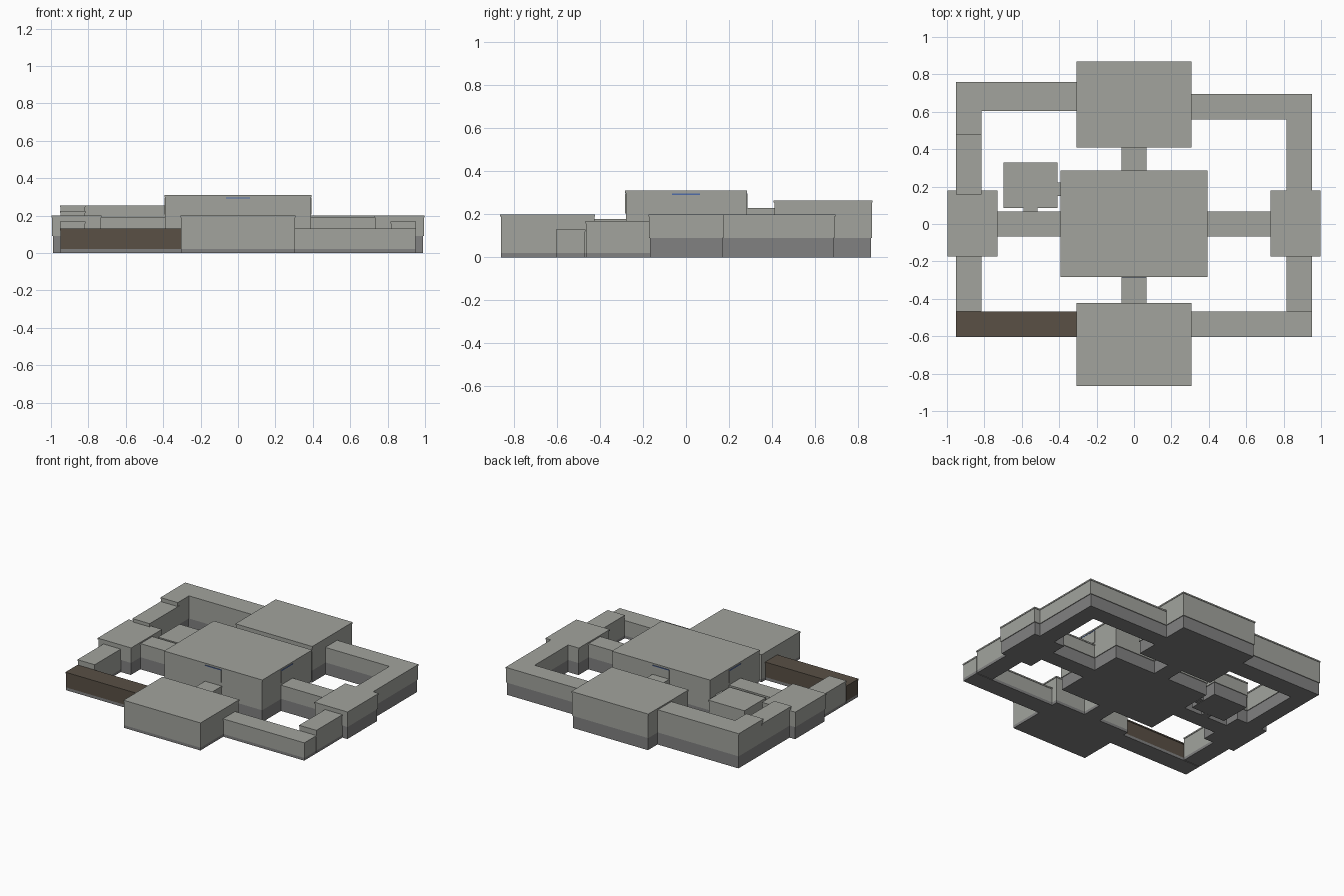
import bpy

if "Cube" in bpy.data.objects:
    bpy.data.objects.remove(bpy.data.objects["Cube"])


def material(name, rgb):
    m = bpy.data.materials.new(name)
    m.diffuse_color = (*rgb, 1)
    m.use_nodes = True
    m.node_tree.nodes["Principled BSDF"].inputs["Base Color"].default_value = m.diffuse_color
    return m


stone = material("stone", (0.36, 0.37, 0.34))
dark = material("dark_stone", (0.22, 0.22, 0.22))
brown = material("brown_wall", (0.1, 0.08, 0.06))
blue = material("blue_trim", (0.08, 0.15, 0.4))


def box(name, x0, x1, y0, y1, z0, z1, mat, inset=0.0):
    x0, x1, y0, y1 = x0 + inset, x1 - inset, y0 + inset, y1 - inset
    bpy.ops.mesh.primitive_cube_add(
        size=1, location=((x0 + x1) / 2, (y0 + y1) / 2, (z0 + z1) / 2))
    ob = bpy.context.object
    ob.name = name
    ob.scale = (x1 - x0, y1 - y0, z1 - z0)
    ob.data.materials.append(mat)


def block(name, x0, x1, y0, y1, top, base=0.09, mat=stone):
    """Base (inset plinth or thin floor), walls, and a roof slab with a fine lip."""
    box(name + "_base", x0, x1, y0, y1, 0, base, dark, 0.008 if base > 0.05 else 0.003)
    box(name + "_walls", x0, x1, y0, y1, base, top - 0.01, mat, 0.003)
    box(name + "_roof", x0, x1, y0, y1, top - 0.01, top, mat)


F = 0.02   # thin floor of the lower, front half
E = 0.02   # how far corridors run into rooms

# Rooms
block("centre_room", -0.392, 0.392, -0.283, 0.285, 0.31)
block("front_room", -0.307, 0.307, -0.865, -0.423, 0.2, F)
block("back_room", -0.307, 0.307, 0.408, 0.868, 0.265)
block("small_room", -0.697, -0.408, 0.085, 0.33, 0.188)
for side, s in (("left", -1), ("right", 1)):
    def mx(a, b):
        return sorted((s * a, s * b))
    block(side + "_room", *mx(0.73, 0.997), -0.175, 0.178, 0.2)
    # Links from the centre to the side rooms
    block(side + "_link", *mx(0.392 - E, 0.73 + E), -0.067, 0.067, 0.19)
    # Front half of the ring corridor
    block(side + "_front_corridor", *mx(0.307 - E, 0.953), -0.605, -0.467, 0.13, F,
          brown if s < 0 else stone)
    block(side + "_lower_corridor", *mx(0.815, 0.953), -0.468, -0.175 + E, 0.168, F)
    # Upper doorway on each side of the centre room
    box(side + "_door_panel", *mx(0.38, 0.393), -0.065, 0.065, 0.205, 0.295, stone)
    box(side + "_door_trim", *mx(0.38, 0.394), -0.065, 0.065, 0.291, 0.296, blue)

# Front and back links with their doorways
block("front_link", -0.067, 0.067, -0.423 - E, -0.283 + E, 0.178, F)
block("back_link", -0.067, 0.067, 0.285 - E, 0.408 + E, 0.23)
for name, y in (("front", -0.279), ("back", 0.281)):
    box(name + "_door_panel", -0.065, 0.065, y - 0.005, y + 0.005, 0.205, 0.295, stone)
    box(name + "_door_trim", -0.065, 0.065, y - 0.006, y + 0.006, 0.291, 0.296, blue)

# Back half of the ring corridor
block("back_right_corridor", 0.307 - E, 0.953, 0.56, 0.695, 0.2)
block("right_upper_corridor", 0.815, 0.953, 0.178 - E, 0.56 + E, 0.2)
block("back_left_corridor", -0.953, -0.307 + E, 0.605, 0.76, 0.255)
block("left_upper_corridor", -0.953, -0.815, 0.477, 0.605 + E, 0.255)
block("left_step_corridor", -0.953, -0.815, 0.178 - E, 0.477 + E, 0.225)

# Short passages to the small room
block("small_room_front_passage", -0.59, -0.517, 0.05, 0.1, 0.18)
block("small_room_side_passage", -0.42, -0.38, 0.15, 0.222, 0.18)
